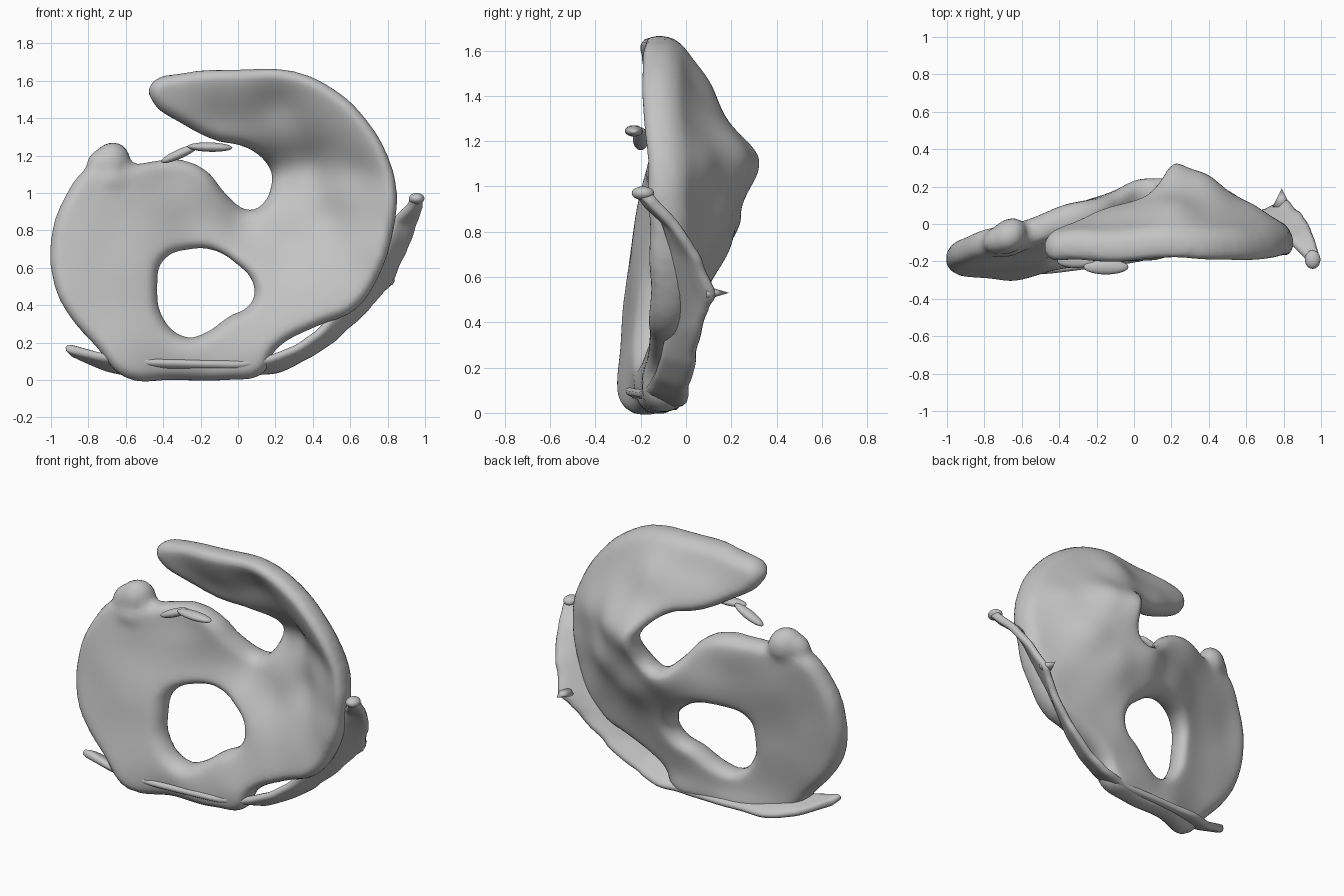
import bpy, bmesh, math, random
from mathutils import Vector, Matrix

if "Cube" in bpy.data.objects:
    bpy.data.objects.remove(bpy.data.objects["Cube"])

random.seed(4)
grey = bpy.data.materials.new("stone_grey")
grey.diffuse_color = (0.55, 0.55, 0.55, 1)
grey.use_nodes = True
grey.node_tree.nodes["Principled BSDF"].inputs["Base Color"].default_value = grey.diffuse_color


def add_object(name, mesh):
    ob = bpy.data.objects.new(name, mesh)
    bpy.context.scene.collection.objects.link(ob)
    return ob


def evaluated_mesh(ob):
    dg = bpy.context.evaluated_depsgraph_get()
    dg.update()
    return bpy.data.meshes.new_from_object(ob.evaluated_get(dg))


def finish(ob):
    ob.data.materials.clear()
    ob.data.materials.append(grey)
    for p in ob.data.polygons:
        p.use_smooth = True


# Shell outline and its central opening, as (x, z)
OUTLINE = [(-.6, .01), (-.35, 0), (-.05, 0), (.13, .03), (.2, .16), (.43, .29),
           (.62, .37), (.76, .57), (.83, .8), (.85, 1), (.8, 1.2), (.68, 1.4),
           (.52, 1.55), (.3, 1.65), (0, 1.66), (-.3, 1.64), (-.47, 1.58),
           (-.46, 1.49), (-.3, 1.37), (-.12, 1.28), (.05, 1.24), (.17, 1.13),
           (.18, 1.05), (.12, .93), (.05, .91), (-.06, .99), (-.17, 1.12),
           (-.32, 1.18), (-.45, 1.17), (-.57, 1.15), (-.79, 1.14), (-.93, .97),
           (-1, .75), (-.98, .5), (-.9, .34), (-.76, .18)]
OPENING = [(-.25, .7), (-.4, .64), (-.43, .5), (-.4, .33), (-.28, .23), (-.18, .25),
           (-.05, .34), (.07, .41), (.08, .52), (-.02, .63), (-.12, .69)]

# Depth of the shell's middle surface, as (x, z, y)
DEPTH = [(-1, .7, -.18), (-.8, 1.1, -.1), (-.65, 1.2, -.07), (-.88, .35, -.22),
         (-.8, .75, -.16), (-.6, .6, -.15), (-.6, .2, -.21), (-.6, .9, -.08),
         (-.35, 1.1, .03), (-.2, .85, .06), (.05, .87, .17), (.2, 1.1, .27),
         (.25, .75, .12), (.12, .5, -.01), (-.25, .12, -.15), (-.3, 0, -.12),
         (.05, 0, -.1), (.1, .15, -.11), (.4, .4, -.06), (.6, .6, -.04),
         (.8, .8, -.08), (.84, 1, -.1), (.7, 1.33, -.115), (.5, 1.54, -.12),
         (0, 1.63, -.12), (-.45, 1.55, -.12), (-.1, 1.32, .02), (.2, 1.4, .05),
         (.37, 1.12, .2), (.45, .87, .12), (.6, 1.1, .04)]


def depth(x, z):
    # moving least squares plane through nearby control points
    m, r = Matrix(((0,) * 3,) * 3), Vector((0, 0, 0))
    for px, pz, py in DEPTH:
        a = (1, px - x, pz - z)
        w = (a[1] ** 2 + a[2] ** 2 + .015) ** -2
        for i in range(3):
            r[i] += w * a[i] * py
            for j in range(3):
                m[i][j] += w * a[i] * a[j]
    return (m.inverted() @ r)[0]


# Flat rounded slab from the outline
cu = bpy.data.curves.new("slab_profile", 'CURVE')
cu.dimensions = '2D'
cu.fill_mode = 'BOTH'
cu.extrude, cu.bevel_depth, cu.offset, cu.bevel_resolution = .015, .065, -.065, 4
for pts in (OUTLINE, OPENING):
    sp = cu.splines.new('BEZIER')
    sp.bezier_points.add(len(pts) - 1)
    sp.use_cyclic_u = True
    sp.resolution_u = 4
    for bp, (x, z) in zip(sp.bezier_points, pts):
        bp.co = (x, z, 0)
        bp.handle_left_type = bp.handle_right_type = 'AUTO'
profile = add_object("slab_profile", cu)
slab = evaluated_mesh(profile)
bpy.data.objects.remove(profile)

# Knob and small bump on the upper left, fused to the slab
bm = bmesh.new()
bm.from_mesh(slab)
bmesh.ops.remove_doubles(bm, verts=bm.verts, dist=.0005)
for centre, size in (((-.67, 1.16, .01), (.1, .115, .1)),
                     ((-.72, 1.15, 0), (.09, .09, .08)),
                     ((-.67, 1.07, -.05), (.1, .06, .05))):
    bmesh.ops.create_icosphere(bm, subdivisions=3, radius=1,
                               matrix=Matrix.LocRotScale(Vector(centre), None, Vector(size)))
bmesh.ops.recalc_face_normals(bm, faces=bm.faces)
bm.to_mesh(slab)
bm.free()

raw = add_object("raw_shell", slab)
rm = raw.modifiers.new("fuse", 'REMESH')
rm.mode = 'VOXEL'
rm.voxel_size = .025
sm = raw.modifiers.new("soften", 'SMOOTH')
sm.factor, sm.iterations = .5, 3
shell_mesh = evaluated_mesh(raw)
bpy.data.objects.remove(raw)

# Stand the slab up and bend it into the curved shell, thinner at the left
for v in shell_mesh.vertices:
    x, z, off = v.co
    thick = .9 + .2 * min(1, max(0, x + 1))
    v.co = (x, depth(x, z) + off * thick, z)
shell_mesh.flip_normals()
shell = add_object("curved_shell", shell_mesh)
finish(shell)

# Ragged flange along the lower right rim: inner and outer edge points
FLANGE = [((-.93, -.27, .18), (-.9, -.21, .15)), ((-.72, -.28, .13), (-.7, -.1, .05)),
          ((-.45, -.27, .1), (-.5, -.03, .025)), ((0, -.21, .09), (0, -.02, .025)),
          ((.17, -.17, .12), (.22, 0, .05)), ((.31, -.14, .175), (.38, .02, .125)),
          ((.43, -.11, .26), (.53, .04, .23)), ((.52, -.08, .38), (.7, .07, .38)),
          ((.68, -.07, .56), (.81, .13, .51)), ((.78, -.07, .73), (.89, .06, .68)),
          ((.83, -.1, .86), (.95, -.04, .82)), ((.91, -.18, .93), (.98, -.12, .91)),
          ((.93, -.22, .99), (.99, -.18, .97))]
STEPS = 4
bm = bmesh.new()
rows = []
for (a0, b0), (a1, b1) in zip(FLANGE, FLANGE[1:]):
    for s in range(STEPS):
        a = Vector(a0).lerp(Vector(a1), s / STEPS)
        b = Vector(b0).lerp(Vector(b1), s / STEPS)
        b += (b - a) * random.uniform(-.06, .06)
        rows.append([bm.verts.new(a.lerp(b, t / 3)) for t in range(4)])
rows.append([bm.verts.new(Vector(FLANGE[-1][0]).lerp(Vector(FLANGE[-1][1]), t / 3)) for t in range(4)])
for r, q in zip(rows, rows[1:]):
    for t in range(3):
        bm.faces.new((r[t], r[t + 1], q[t + 1], q[t]))
me = bpy.data.meshes.new("rim_flange")
bm.to_mesh(me)
bm.free()
flange = add_object("rim_flange", me)
so = flange.modifiers.new("thickness", 'SOLIDIFY')
so.thickness, so.offset = .05, 0
su = flange.modifiers.new("round", 'SUBSURF')
su.levels = su.render_levels = 1
finish(flange)


def blob(name, centre, size, rot=0, cone=False):
    bm = bmesh.new()
    if cone:
        bmesh.ops.create_cone(bm, cap_ends=True, segments=8, radius1=1, radius2=0, depth=2,
                              matrix=Matrix.Rotation(-math.pi / 2, 4, 'X'))
    else:
        bmesh.ops.create_icosphere(bm, subdivisions=3, radius=1)
    bm.transform(Matrix.Translation(centre) @ Matrix.Rotation(rot, 4, 'Y')
                 @ Matrix.Diagonal((*size, 1)))
    me = bpy.data.meshes.new(name)
    bm.to_mesh(me)
    bm.free()
    finish(add_object(name, me))


# Spike on the back of the flange, knob at its tip
blob("flange_spike", (.79, .14, .53), (.05, .05, .03), cone=True)
blob("flange_tip", (.955, -.19, .97), (.042, .05, .03))

# Floating twig above the notch
blob("twig_plate", (-.15, -.23, 1.245), (.12, .04, .025), rot=.03)
blob("twig_stem", (-.31, -.2, 1.21), (.11, .035, .025), rot=-.42)
